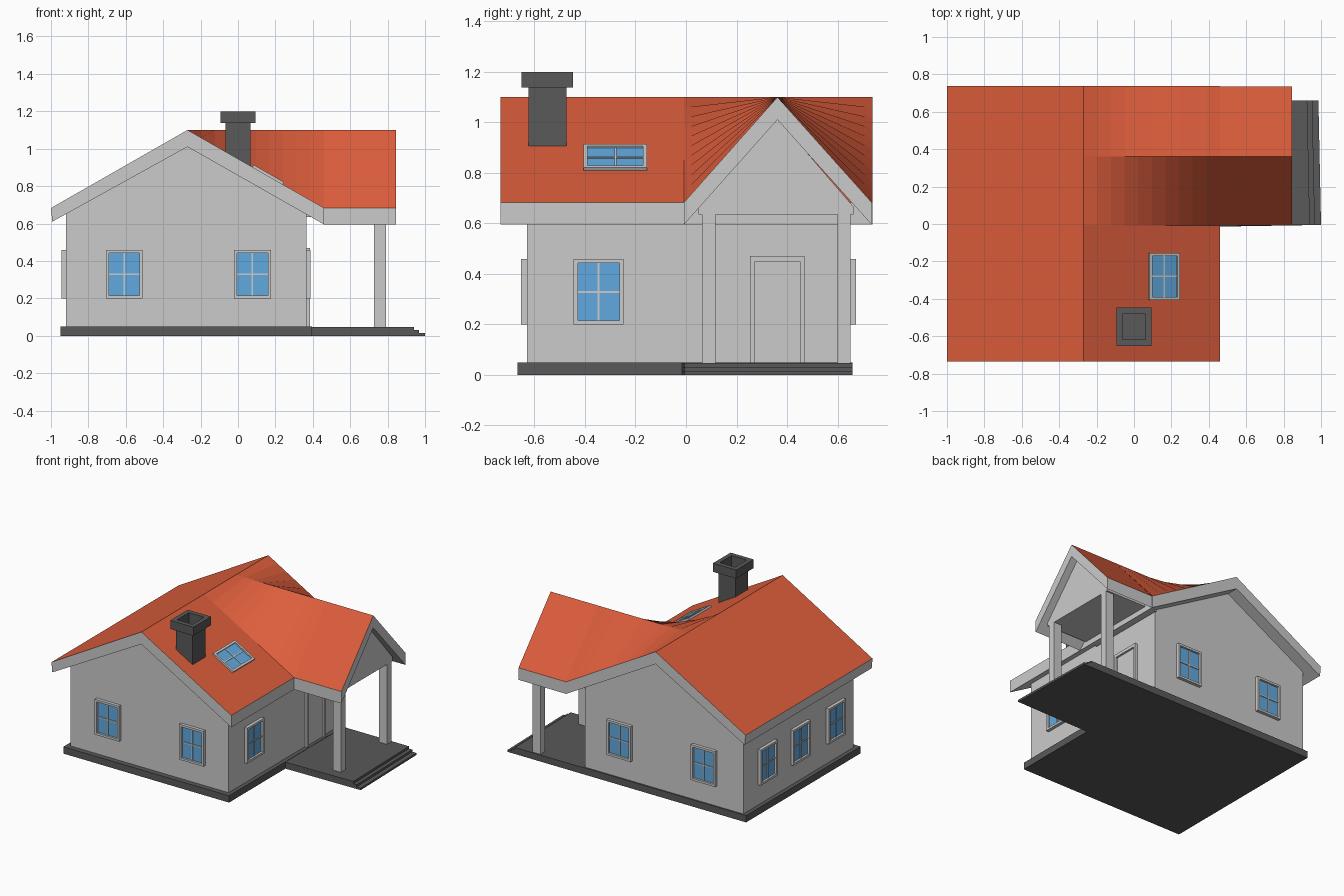
import bpy, bmesh
from mathutils import Vector, Matrix

if "Cube" in bpy.data.objects:
    bpy.data.objects.remove(bpy.data.objects["Cube"])


def material(name, color):
    m = bpy.data.materials.new(name)
    m.diffuse_color = (*color, 1)
    m.use_nodes = True
    m.node_tree.nodes["Principled BSDF"].inputs["Base Color"].default_value = m.diffuse_color
    return m


RED = material("roof_red", (0.72, 0.11, 0.045))
BLUE = material("glass_blue", (0.12, 0.40, 0.75))
DARK = material("dark_grey", (0.10, 0.10, 0.10))
GREY = material("plain_grey", (0.55, 0.55, 0.55))


def finish(name, bm, mats=(), red_top=False):
    bmesh.ops.recalc_face_normals(bm, faces=bm.faces)
    bm.normal_update()
    if red_top:  # upward faces get the second material
        for f in bm.faces:
            f.material_index = int(f.normal.z > 0.3)
    me = bpy.data.meshes.new(name)
    bm.to_mesh(me)
    bm.free()
    for m in mats:
        me.materials.append(m)
    ob = bpy.data.objects.new(name, me)
    bpy.context.collection.objects.link(ob)
    return ob


def prism(name, pts, axis, a, b, mats=(GREY,), red_top=False):
    """Extrude a 2D outline from a to b along an axis."""
    place = {'x': lambda u, v, t: (t, u, v),
             'y': lambda u, v, t: (u, t, v),
             'z': lambda u, v, t: (u, v, t)}[axis]
    bm = bmesh.new()
    lo, hi = [[bm.verts.new(place(u, v, t)) for u, v in pts] for t in (a, b)]
    n = len(pts)
    bm.faces.new(lo)
    bm.faces.new(hi)
    for i in range(n):
        j = (i + 1) % n
        bm.faces.new((lo[i], lo[j], hi[j], hi[i]))
    return finish(name, bm, mats, red_top)


def add_box(bm, x0, x1, y0, y1, z0, z1):
    mat = Matrix.Translation(((x0 + x1) / 2, (y0 + y1) / 2, (z0 + z1) / 2)) \
        @ Matrix.Diagonal((x1 - x0, y1 - y0, z1 - z0, 1))
    bmesh.ops.create_cube(bm, size=1, matrix=mat)


def box(name, *dims, mats=(GREY,)):
    bm = bmesh.new()
    add_box(bm, *dims)
    return finish(name, bm, mats)


def window(name, center, u, n, w, h, d=0.023):
    """Framed four-pane window; u is its width direction, n faces outward."""
    u, n = Vector(u).normalized(), Vector(n).normalized()
    m = Matrix((u, n.cross(u), n)).transposed().to_4x4()
    m.translation = center
    a, b, f = w / 2, h / 2, 0.016
    frame = bmesh.new()
    for s in (-1, 1):
        xs = sorted((s * a, s * (a - f)))
        ys = sorted((s * b, s * (b - f)))
        add_box(frame, *xs, -b, b, -0.01, d)
        add_box(frame, -a + f, a - f, *ys, -0.01, d)
    add_box(frame, -0.004, 0.004, -b + f, b - f, -0.01, d * 0.6)
    add_box(frame, -a + f, a - f, -0.004, 0.004, -0.01, d * 0.6)
    frame.transform(m)
    finish(name + "_frame", frame, (GREY,))
    glass = bmesh.new()
    add_box(glass, -a + f, a - f, -b + f, b - f, -0.01, d * 0.35)
    glass.transform(m)
    finish(name + "_glass", glass, (BLUE,))


# Foundation, porch floor and steps
box("foundation", -0.95, 0.395, -0.668, 0.66, 0, 0.05, mats=(DARK,))
for i, (x, top) in enumerate(((0.94, 0.048), (0.967, 0.031), (1.0, 0.015))):
    prism(f"porch_step_{i}", [(0.39, -0.015), (x, -0.005), (x - 0.014, 0.66), (0.39, 0.66)],
          'z', 0, top, (DARK,))

# House walls with front and back gables
prism("walls", [(-0.92, 0.04), (-0.92, 0.65), (-0.27, 1.02), (0.365, 0.66), (0.365, 0.04)],
      'y', -0.63, 0.65)

# Main roof
RX, RZ, EZ, EX = -0.27, 1.10, 0.683, 0.46
prism("main_roof", [(-1, EZ), (RX, RZ), (EX, EZ), (EX, 0.595), (RX, 1.01), (-0.993, 0.61)],
      'y', -0.735, 0.738, (GREY, RED), True)

# Porch roof slab
Y0, YR, Y1, XE = -0.008, 0.362, 0.735, 0.845
prism("porch_roof", [(Y0, EZ), (YR, RZ), (Y1, EZ), (Y1, 0.595), (YR, 1.01), (Y0, 0.595)],
      'x', EX, XE, (GREY, RED), True)

# Blend from the porch roof up to the main ridge
bm = bmesh.new()
rows = []
N = 10
for i in range(N + 1):
    t = i / N
    x, z = RX + (EX - RX) * t, RZ + (EZ - RZ) * t
    rows.append([bm.verts.new(p) for p in ((x, Y0, z), (x, YR, RZ + 0.0005 * (1 - t)), (x, 0.738, z))])
for r, s in zip(rows, rows[1:]):
    for k in (0, 1):
        bm.faces.new((r[k], s[k], s[k + 1], r[k + 1]))
for f in bm.faces:
    f.normal_update()
    if f.normal.z < 0:
        f.normal_flip()
me_ob = finish("roof_blend", bm, (RED,))

# Porch pediment, ceiling and columns
prism("porch_pediment", [(0.05, 0.635), (0.05, 0.665), (0.362, 1.015), (0.664, 0.665), (0.664, 0.635)],
      'x', 0.36, 0.79)
for name, y in (("near", 0.064), ("far", 0.6)):
    box(f"porch_column_{name}", 0.726, 0.79, y, y + 0.052, 0.045, 0.64)

# Door with frame
bm = bmesh.new()
add_box(bm, 0.36, 0.385, 0.253, 0.271, 0.045, 0.47)
add_box(bm, 0.36, 0.385, 0.453, 0.47, 0.045, 0.47)
add_box(bm, 0.36, 0.385, 0.271, 0.453, 0.447, 0.47)
finish("door_frame", bm, (GREY,))
box("door_panel", 0.36, 0.371, 0.271, 0.453, 0.045, 0.447)

# Wall windows
W, H, Z = 0.197, 0.26, 0.329
for i, x in enumerate((-0.608, 0.077)):
    window(f"front_window_{i}", (x, -0.63, Z), (1, 0, 0), (0, -1, 0), W, H)
    window(f"back_window_{i}", (x, 0.65, Z), (-1, 0, 0), (0, 1, 0), W, H)
for i, y in enumerate((-0.41, 0.0, 0.38)):
    window(f"left_window_{i}", (-0.92, y, Z), (0, -1, 0), (-1, 0, 0), W, H)
window("right_window", (0.365, -0.346, Z), (0, 1, 0), (1, 0, 0), W, H)

# Skylight on the right slope
slope = (RZ - EZ) / (EX - RX)
window("skylight", (0.158, -0.28, RZ - slope * (0.158 - RX)), (0, 1, 0), (slope, 0, 1),
       0.252, 0.187, 0.014)

# Hollow chimney with cap
bm = bmesh.new()
rings = []
for hx, hy, z in ((0.068, 0.075, 0.8), (0.068, 0.075, 1.137), (0.094, 0.102, 1.137),
                  (0.094, 0.102, 1.2), (0.062, 0.068, 1.2), (0.062, 0.068, 1.0)):
    rings.append([bm.verts.new((sx * hx, -0.549 + sy * hy, z))
                  for sx, sy in ((-1, -1), (1, -1), (1, 1), (-1, 1))])
for r, s in zip(rings, rings[1:]):
    for i in range(4):
        j = (i + 1) % 4
        bm.faces.new((r[i], r[j], s[j], s[i]))
bm.faces.new(rings[0])
bm.faces.new(rings[-1])
finish("chimney", bm, (DARK,))
